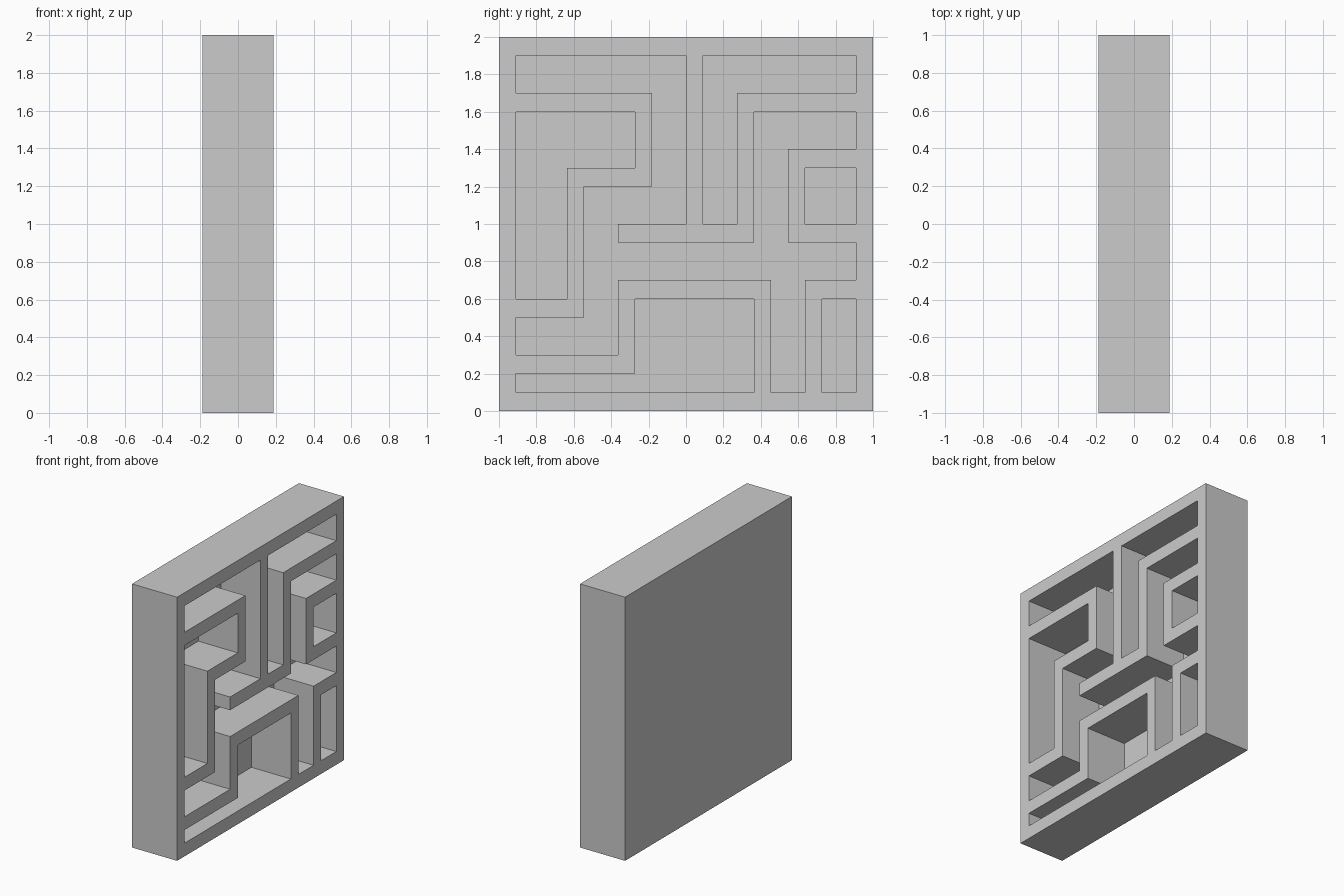
import bpy, bmesh

if "Cube" in bpy.data.objects:
    bpy.data.objects.remove(bpy.data.objects["Cube"])

HALF_X = 0.189      # half thickness of the panel
FLOOR_X = -0.142    # depth at which the channels bottom out
U, V = 1 / 11, 0.1  # maze grid: 22 columns in y, 20 rows in z


def obj_from_bmesh(name, bm):
    bmesh.ops.recalc_face_normals(bm, faces=bm.faces)
    me = bpy.data.meshes.new(name)
    bm.to_mesh(me)
    bm.free()
    ob = bpy.data.objects.new(name, me)
    bpy.context.collection.objects.link(ob)
    return ob


def add_prism(bm, outline, x0, x1):
    """Extrude a grid-cell outline (y column, z row) from x0 to x1."""
    face = bm.faces.new([bm.verts.new((x0, y * U, z * V)) for y, z in outline])
    new = bmesh.ops.extrude_face_region(bm, geom=[face], use_keep_orig=True)
    verts = [g for g in new["geom"] if isinstance(g, bmesh.types.BMVert)]
    bmesh.ops.translate(bm, verts=verts, vec=(x1 - x0, 0, 0))


def rect(y0, z0, y1, z1):
    return [(y0, z0), (y1, z0), (y1, z1), (y0, z1)]


# Solid panel
bm = bmesh.new()
add_prism(bm, rect(-11, 0, 11, 20), -HALF_X, HALF_X)
panel = obj_from_bmesh("maze_panel", bm)

# Channel outlines, open towards +x
channels = [
    # long winding channel
    [(-10, 19), (0, 19), (0, 10), (-4, 10), (-4, 9), (4, 9), (4, 16), (10, 16),
     (10, 14), (6, 14), (6, 9), (10, 9), (10, 7), (7, 7), (7, 1), (5, 1),
     (5, 7), (-4, 7), (-4, 3), (-10, 3), (-10, 5), (-6, 5), (-6, 12),
     (-2, 12), (-2, 17), (-10, 17)],
    # upper right hook
    [(1, 19), (10, 19), (10, 17), (3, 17), (3, 10), (1, 10)],
    # left hook
    [(-10, 16), (-3, 16), (-3, 13), (-7, 13), (-7, 6), (-10, 6)],
    # bottom step
    [(-10, 2), (-3, 2), (-3, 6), (4, 6), (4, 1), (-10, 1)],
    # two closed pockets
    rect(7, 10, 10, 13),
    rect(8, 1, 10, 6),
]
bm = bmesh.new()
for outline in channels:
    add_prism(bm, outline, FLOOR_X, HALF_X + 0.1)
cutter = obj_from_bmesh("channel_cutter", bm)
cutter.hide_render = True

# Carve the channels, then discard the cutter
mod = panel.modifiers.new("carve", "BOOLEAN")
mod.operation = "DIFFERENCE"
mod.solver = "EXACT"
mod.object = cutter
bpy.context.view_layer.objects.active = panel
bpy.ops.object.modifier_apply(modifier=mod.name)
bpy.data.objects.remove(cutter)
